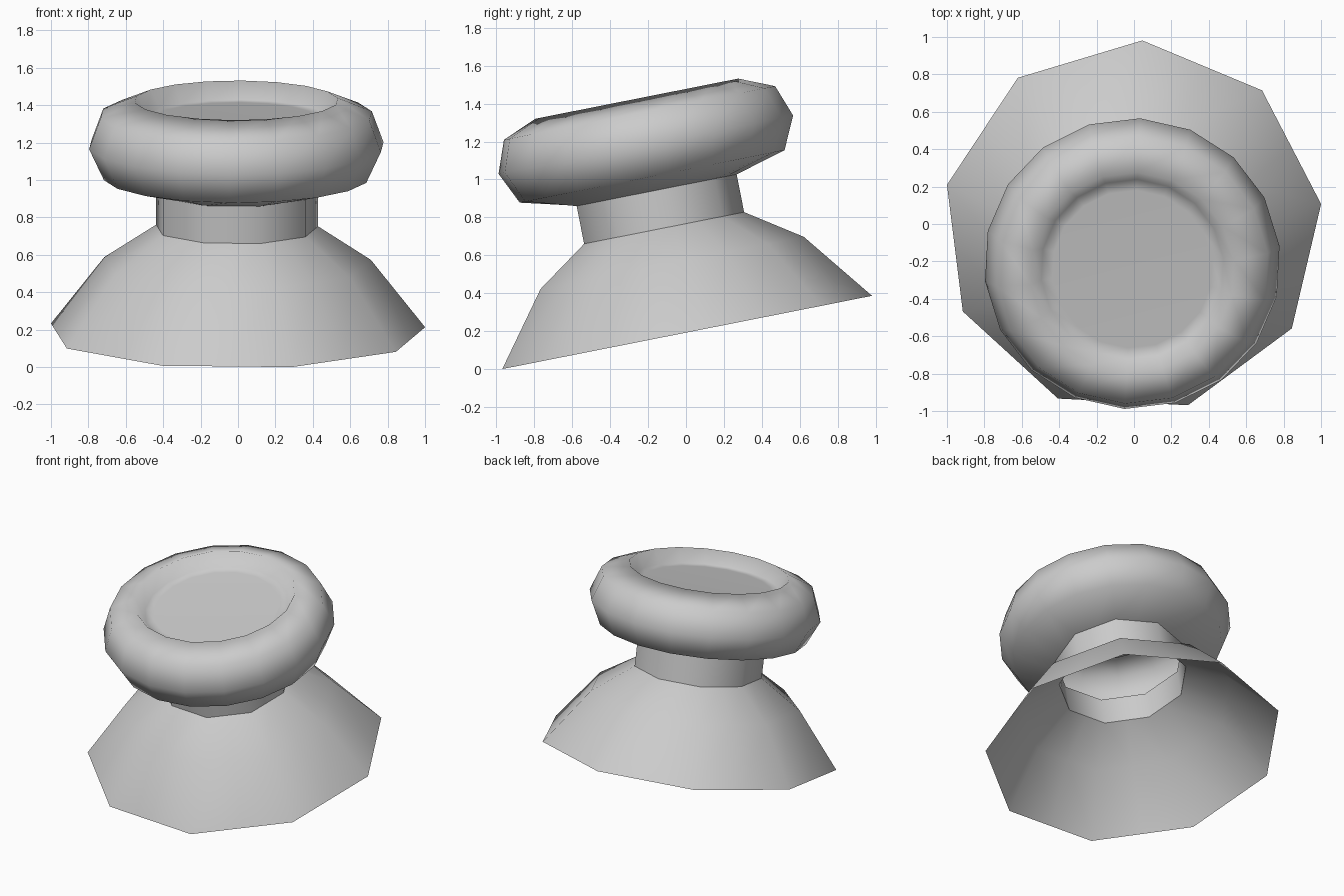
import bpy, bmesh
from math import cos, sin, radians, pi

if "Cube" in bpy.data.objects:
    bpy.data.objects.remove(bpy.data.objects["Cube"])

TILT = radians(11.2)
PHASE = radians(87)
CENTRE = (-0.009, -0.015, 0.189)


def revolve(name, profile, capped=False):
    """Join rings of (radius, height, sides); sides 9 flattens every other vertex."""
    bm = bmesh.new()
    rings = []
    for r, h, sides in profile:
        ring = []
        for i in range(18):
            a = PHASE + i * pi / 9
            k = r * cos(pi / 9) if sides == 9 and i % 2 else r
            ring.append(bm.verts.new((k * cos(a), k * sin(a), h)))
        rings.append(ring)
    for low, high in zip(rings, rings[1:]):
        for i in range(18):
            j = (i + 1) % 18
            bm.faces.new((low[i], low[j], high[j], high[i]))
    if capped:
        bm.faces.new(rings[-1])
    for f in bm.faces:
        f.smooth = True
    mesh = bpy.data.meshes.new(name)
    bm.to_mesh(mesh)
    bm.free()
    obj = bpy.data.objects.new(name, mesh)
    bpy.context.collection.objects.link(obj)
    obj.location = CENTRE
    obj.rotation_euler = (TILT, 0, 0)
    return obj


# Open nine-sided skirt
revolve("skirt", [(1.017, 0, 9), (0.724, 0.375, 9), (0.44, 0.564, 9)])

# Short nine-sided neck, open at both ends
revolve("neck", [(0.44, 0.564, 9), (0.44, 0.767, 9)])

# Rounded eighteen-sided pad with a sunken top
revolve("pad", [
    (0.44, 0.767, 9), (0.713, 0.843, 18), (0.793, 1.014, 18),
    (0.73, 1.184, 18), (0.546, 1.261, 18), (0.49, 1.167, 18),
    (0.43, 1.165, 18),
], capped=True)
